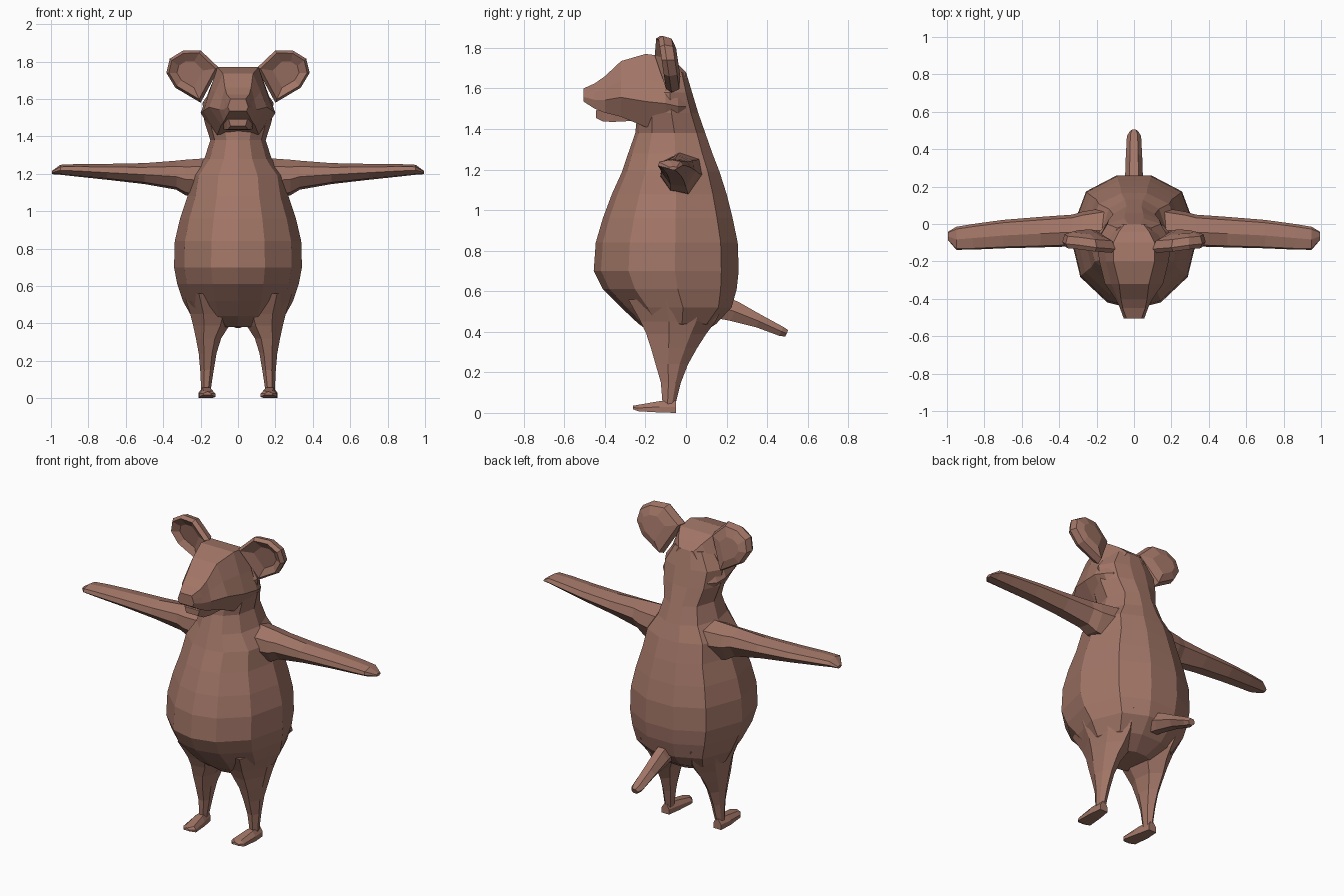
import bpy, bmesh
from mathutils import Vector

fur = bpy.data.materials.new("brown_fur")
fur.diffuse_color = (0.36, 0.18, 0.135, 1)


def finish(name, bm, mirror=False):
    """Turn a bmesh into a flat-shaded object, optionally mirrored over x."""
    bmesh.ops.recalc_face_normals(bm, faces=bm.faces)
    me = bpy.data.meshes.new(name)
    bm.to_mesh(me)
    bm.free()
    me.materials.append(fur)
    ob = bpy.data.objects.new(name, me)
    bpy.context.collection.objects.link(ob)
    if mirror:
        ob.modifiers.new("mirror", 'MIRROR').use_mirror_merge = False
    return ob


def loft(name, rings, mirror=False):
    """Skin a list of equal-length point rings and cap both ends."""
    bm = bmesh.new()
    loops = [[bm.verts.new(p) for p in r] for r in rings]
    for a, b in zip(loops, loops[1:]):
        n = len(a)
        for i in range(n):
            j = (i + 1) % n
            bm.faces.new((a[i], a[j], b[j], b[i]))
    bm.faces.new(loops[0])
    bm.faces.new(loops[-1])
    return finish(name, bm, mirror)


def both_sides(half):
    """Complete a half ring whose first point (and maybe last) lies on x = 0."""
    back = [(-x, y, z) for x, y, z in reversed(half) if x > 1e-6]
    return half + back


# Torso and neck: height, front y, back y, half width
body = [(0.38, -0.15, 0.06, 0.13), (0.44, -0.235, 0.15, 0.25), (0.52, -0.32, 0.225, 0.295),
        (0.61, -0.41, 0.25, 0.325), (0.70, -0.455, 0.26, 0.342), (0.84, -0.445, 0.255, 0.338),
        (0.96, -0.41, 0.23, 0.31), (1.08, -0.365, 0.20, 0.27), (1.19, -0.315, 0.165, 0.25),
        (1.28, -0.285, 0.13, 0.18), (1.38, -0.25, 0.095, 0.148), (1.48, -0.24, 0.06, 0.18),
        (1.58, -0.22, 0.03, 0.19), (1.68, -0.18, 0.0, 0.12)]
section = [(0, 0), (0.42, 0.05), (0.84, 0.24), (1, 0.56), (0.75, 0.88), (0.27, 1), (0, 1)]
loft("torso", [both_sides([(u * w, f + v * (b - f), z) for u, v in section])
               for z, f, b, w in body])

# Head and snout: y, top z, bottom z, top half width, middle half width, bottom half width
head = [(-0.505, 1.60, 1.535, 0.04, 0.055, 0.045), (-0.45, 1.625, 1.50, 0.06, 0.075, 0.065),
        (-0.40, 1.66, 1.48, 0.07, 0.10, 0.075), (-0.32, 1.735, 1.46, 0.08, 0.155, 0.09),
        (-0.20, 1.77, 1.41, 0.11, 0.185, 0.11), (-0.10, 1.758, 1.40, 0.11, 0.20, 0.12),
        (-0.04, 1.72, 1.40, 0.08, 0.185, 0.12), (0.0, 1.68, 1.42, 0.05, 0.15, 0.10)]
loft("head", [both_sides([(0, y, t), (a, y, t), (0.45 * a + 0.55 * m, y, 0.65 * t + 0.35 * b),
                          (m, y, 0.35 * t + 0.65 * b), (c, y, b), (0, y, b)])
              for y, t, b, a, m, c in head])

# Lower jaw under a short mouth gap
loft("jaw", [both_sides([(0, y, t), (w, y, t), (0.8 * w, y, b), (0, y, b)])
             for y, t, b, w in [(-0.445, 1.49, 1.455, 0.05), (-0.41, 1.51, 1.437, 0.068),
                                (-0.36, 1.52, 1.435, 0.085), (-0.26, 1.52, 1.44, 0.10)]])

# Ears: rim outline in x, z, with a dished front and a tapered back
rim = [(0.10, 1.765), (0.20, 1.86), (0.295, 1.858), (0.365, 1.815),
       (0.383, 1.74), (0.335, 1.66), (0.20, 1.58)]
centre = Vector((0.27, 0, 1.74))


def ear_ring(scale, depth):
    pts = []
    for x, z in rim:
        p = centre + scale * (Vector((x, 0, z)) - centre)
        # the inner edge sweeps forward over the brow
        y = -0.095 + depth - 0.22 * max(0, 0.26 - p.x) * (p.z > 1.68) - 0.15 * (p.z - 1.74)
        pts.append((p.x, y, p.z))
    return pts


loft("ear", [ear_ring(0.5, 0.0), ear_ring(0.88, -0.025), ear_ring(1.0, 0.0),
             ear_ring(0.9, 0.04), ear_ring(0.5, 0.055)], True)

# Arms: x, front y, back y, top z, bottom z
arms = [(0.14, -0.13, 0.09, 1.285, 1.06), (0.28, -0.125, 0.065, 1.275, 1.085),
        (0.33, -0.12, 0.05, 1.27, 1.115), (0.50, -0.125, 0.038, 1.257, 1.145),
        (0.70, -0.13, 0.022, 1.253, 1.168), (0.86, -0.137, 0.0, 1.252, 1.185),
        (0.95, -0.138, -0.015, 1.248, 1.195), (0.995, -0.085, -0.042, 1.215, 1.198)]
arm_section = [(0, 0.45), (0.05, 0.8), (0.45, 1), (0.9, 0.85), (1, 0.5), (0.7, 0), (0.25, 0.08)]
loft("arm", [[(x, f + u * (k - f), b + v * (t - b)) for u, v in arm_section]
             for x, f, k, t, b in arms], True)

# Legs: height, inner x, outer x, front y, back y
legs = [(0.56, 0.02, 0.29, -0.30, 0.20), (0.45, 0.02, 0.255, -0.235, 0.145),
        (0.39, 0.045, 0.24, -0.205, 0.10), (0.32, 0.09, 0.225, -0.18, 0.055),
        (0.24, 0.115, 0.21, -0.155, 0.01), (0.15, 0.13, 0.202, -0.127, -0.025),
        (0.05, 0.145, 0.197, -0.118, -0.05), (0.008, 0.15, 0.197, -0.115, -0.055)]
leg_section = [(0.25, 0.06), (0.7, 0.03), (1, 0.4), (0.9, 0.75), (0.55, 1), (0.1, 0.8), (0, 0.35)]
loft("leg", [[(i + u * (o - i), f + v * (b - f), z) for u, v in leg_section]
             for z, i, o, f, b in legs], True)

# Feet: y, inner x, outer x, bottom z, top z
feet = [(-0.262, 0.145, 0.185, 0.018, 0.035), (-0.235, 0.12, 0.205, 0.008, 0.04),
        (-0.13, 0.135, 0.21, 0.002, 0.058), (-0.05, 0.15, 0.202, 0.0, 0.06)]
loft("foot", [[(i, y, b), (o, y, b), (o, y, 0.5 * (b + t)), (o - 0.02, y, t),
               (i + 0.015, y, t), (i, y, 0.5 * (b + t))] for y, i, o, b, t in feet], True)

# Tail: centre y, centre z, half width, half thickness
tail = [(0.16, 0.525, 0.05, 0.055), (0.24, 0.50, 0.048, 0.046),
        (0.36, 0.452, 0.044, 0.03), (0.47, 0.402, 0.038, 0.022), (0.497, 0.392, 0.022, 0.016)]
loft("tail", [[(u * w, y + 0.45 * v * h, z + v * h) for u, v in
               [(-0.5, -1), (0.5, -1), (1, 0), (0.5, 1), (-0.5, 1), (-1, 0)]]
              for y, z, w, h in tail])
